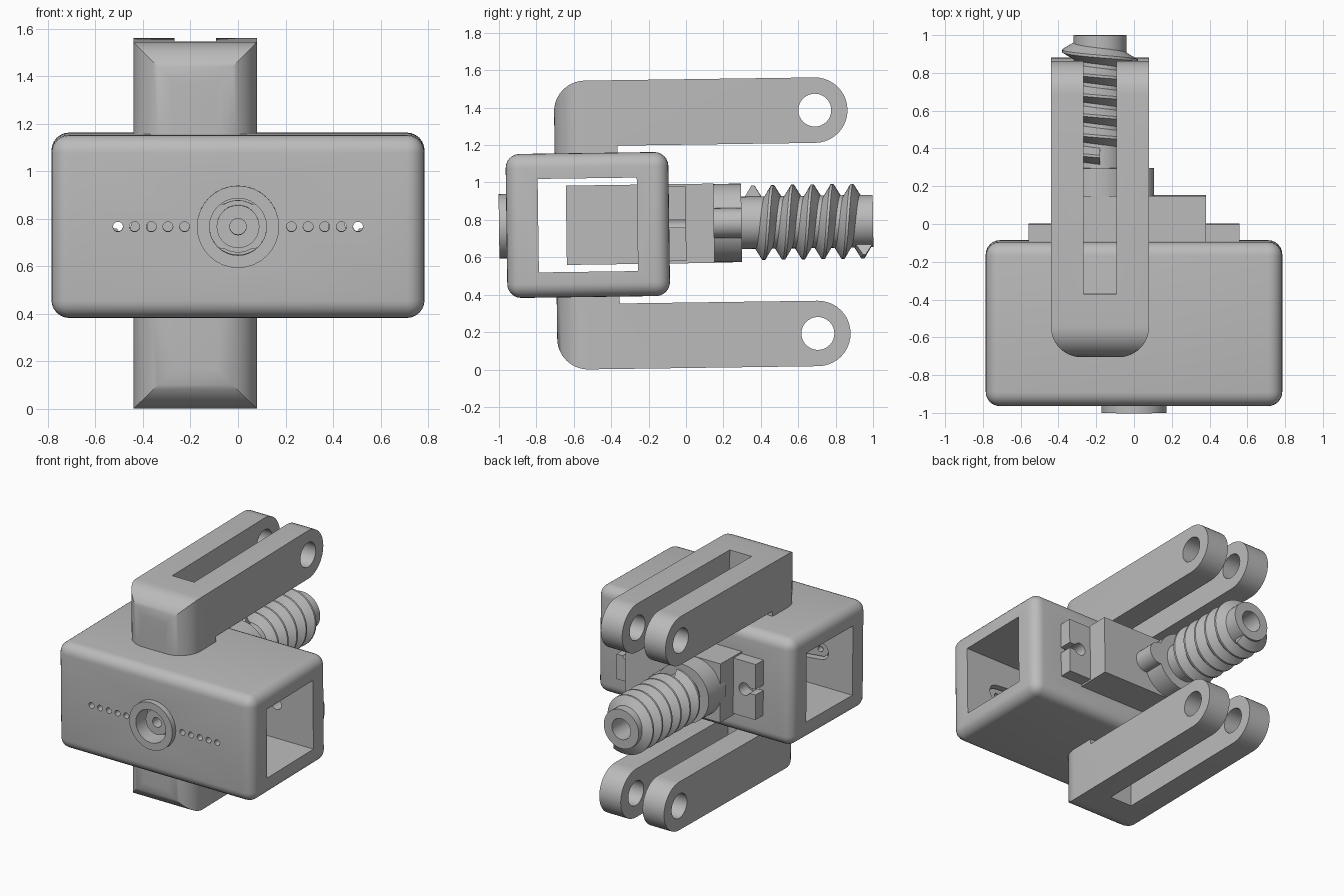
import bpy, bmesh
from math import pi, cos, sin, radians
from mathutils import Matrix

cube = bpy.data.objects.get("Cube")
if cube:
    bpy.data.objects.remove(cube, do_unlink=True)

grey = bpy.data.materials.new("plain grey")
grey.use_nodes = True
GREY = (0.5, 0.5, 0.5, 1)
grey.diffuse_color = GREY
grey.node_tree.nodes["Principled BSDF"].inputs["Base Color"].default_value = GREY

MID = 0.78      # height of the main axis
AX = -0.18      # sideways offset of output shaft and forks
parts = []


def finish(name, bm):
    bmesh.ops.recalc_face_normals(bm, faces=bm.faces)
    mesh = bpy.data.meshes.new(name)
    bm.to_mesh(mesh)
    bm.free()
    ob = bpy.data.objects.new(name, mesh)
    bpy.context.collection.objects.link(ob)
    mesh.materials.append(grey)
    parts.append(ob)
    return ob


def prism(name, pts, axis, a, b):
    """Extrude a 2D outline along an axis from a to b."""
    place = {"x": lambda u, v, t: (t, u, v),
             "y": lambda u, v, t: (u, t, v),
             "z": lambda u, v, t: (u, v, t)}[axis]
    bm = bmesh.new()
    face = bm.faces.new([bm.verts.new(place(u, v, a)) for u, v in pts])
    new = bmesh.ops.extrude_face_region(bm, geom=[face])["geom"]
    for v in new:
        if isinstance(v, bmesh.types.BMVert):
            v.co["xyz".index(axis)] = b
    return finish(name, bm)


def arc(cx, cy, r, start, end, n=12):
    return [(cx + r * cos(radians(start + (end - start) * i / n)),
             cy + r * sin(radians(start + (end - start) * i / n))) for i in range(n + 1)]


def rod(name, x, z, r, a, b, n=32, axis="y"):
    return prism(name, arc(x, z, r, 0, 360, n)[:-1], axis, a, b)


def box(name, x0, x1, y0, y1, half, mid=MID):
    return prism(name, [(x0, y0), (x1, y0), (x1, y1), (x0, y1)], "z", mid - half, mid + half)


def combine(ob, others, op="DIFFERENCE"):
    bpy.context.view_layer.objects.active = ob
    for other in others:
        mod = ob.modifiers.new("cut", "BOOLEAN")
        mod.operation, mod.solver, mod.object = op, "EXACT", other
        bpy.ops.object.modifier_apply(modifier=mod.name)
        parts.remove(other)
        bpy.data.objects.remove(other, do_unlink=True)
    return ob


def tapered_bar(name, tip, r_mid, r_tip, y0, y1):
    right = arc(tip, MID, r_tip, -90, 90)
    left = arc(-tip, MID, r_tip, 90, 270)
    pts = right + arc(0, MID, r_mid, 60, 120) + left + arc(0, MID, r_mid, 240, 300)
    return prism(name, pts, "y", y0, y1)


# Housing: rounded block, open sideways, with front boss
housing = box("housing", -0.785, 0.785, -0.96, -0.09, 0.385)
bev = housing.modifiers.new("round", "BEVEL")
bev.width, bev.segments = 0.075, 6
bpy.context.view_layer.objects.active = housing
bpy.ops.object.modifier_apply(modifier="round")
boss = rod("boss", 0, MID, 0.173, -1.0, -0.93)
combine(housing, [boss], "UNION")

cutters = [box("tunnel", -1, 1, -0.79, -0.26, 0.25),
           box("motor_hole", -0.385, 0.385, -0.5, 0.1, 0.215),
           rod("boss_bore", 0, MID, 0.12, -1.1, -0.7),
           tapered_bar("horn_recess", 0.53, 0.12, 0.06, -0.87, -0.7)]
holes = [s * (0.225 + 0.07 * i) for s in (-1, 1) for i in range(5)]
cutters += [rod("pin_hole", x, MID, 0.021, -1.1, -0.7, 16) for x in holes]
cutters += [rod("screw_hole", s * 0.49, MID, 0.04, -0.4, 0.1, 16) for s in (-1, 1)]
combine(housing, cutters)

# Horn seated in the recess behind the boss
horn = tapered_bar("horn", 0.52, 0.11, 0.05, -0.865, -0.82)
combine(horn, [rod("hub", 0, MID, 0.09, -0.93, -0.80)], "UNION")
combine(horn, [rod("hub_hole", 0, MID, 0.035, -1, -0.7, 16)]
        + [rod("pin_hole", x, MID, 0.021, -1, -0.7, 16) for x in holes])

# Motor body, slotted mounting tabs and gear cover
box("motor_body", -0.38, 0.38, -0.64, 0.15, 0.212)
for side, name in ((1, "left"), (-1, "right")):
    x0, x1 = sorted((side * 0.37, side * 0.558))
    tab = box(name + "_tab", x0, x1, -0.09, 0.0, 0.2)
    s0, s1 = sorted((side * 0.47, side * 0.6))
    combine(tab, [rod("tab_hole", side * 0.47, MID, 0.045, -0.2, 0.1, 20),
                  box("tab_slot", s0, s1, -0.2, 0.1, 0.02)])
cover = rod("gear_cover", AX, MID, 0.21, 0.1, 0.297, 40)
combine(cover, [rod("small_gear_cover", 0.025, MID, 0.08, 0.1, 0.297)], "UNION")

# Hollow worm core
core = rod("worm_core", AX, MID, 0.14, 0.25, 1.0, 40)
combine(core, [rod("core_bore", AX, MID, 0.075, 0.6, 1.1)])

# Helical thread: a trapezoid swept round the core
PITCH, STEPS, TURNS = 0.106, 40, 5.58
bm = bmesh.new()
rings = []
for i in range(int(TURNS * STEPS) + 1):
    t = i / STEPS
    a = pi / 2 + 2 * pi * t
    y = 0.36 + PITCH * t
    section = ((0.13, -0.049), (0.2, -0.007), (0.2, 0.007), (0.13, 0.049))
    rings.append([bm.verts.new((AX + r * cos(a), y + d, MID + r * sin(a))) for r, d in section])
for p, q in zip(rings, rings[1:]):
    for j in range(4):
        k = (j + 1) % 4
        bm.faces.new((p[j], p[k], q[k], q[j]))
bm.faces.new(rings[0])
bm.faces.new(rings[-1])
finish("worm_thread", bm)

# Forked arms above and below, mirrored about the main axis
FRONT, PIVOT, R, ROUND = -0.697, 0.697, 0.175, 0.165
for sign, name in ((1, "upper_fork"), (-1, "lower_fork")):
    top, low, base = 0.772, 0.422, 0.37
    side = ([(FRONT, base)] + arc(FRONT + ROUND, top - ROUND, ROUND, 180, 90)
            + arc(PIVOT, top - R, R, 90, -90, 20) + [(-0.36, low), (-0.36, base)])
    fork = prism(name, [(y, MID + sign * z) for y, z in side], "x", AX - 0.26, AX + 0.26)
    plan = ([(AX + 0.26, 1.0), (AX - 0.26, 1.0)]
            + arc(AX - 0.26 + ROUND, FRONT + ROUND, ROUND, 180, 270)
            + arc(AX + 0.26 - ROUND, FRONT + ROUND, ROUND, 270, 360))
    combine(fork, [prism("plan", plan, "z", -1, 3)], "INTERSECT")
    combine(fork, [box("fork_slot", AX - 0.088, AX + 0.088, -0.36, 1.2, 2),
                   rod("pivot_hole", PIVOT, MID + sign * (top - R), 0.088, -1, 1, axis="x")])

# Slight pitch of the whole assembly, then shading
tilt = Matrix.Translation((0, 0, MID)) @ Matrix.Rotation(radians(0.8), 4, "X") \
    @ Matrix.Translation((0, 0, -MID))
bpy.ops.object.select_all(action="DESELECT")
for ob in parts:
    ob.data.transform(tilt)
    ob.select_set(True)
bpy.context.view_layer.objects.active = housing
bpy.ops.object.shade_smooth_by_angle(angle=radians(30))
